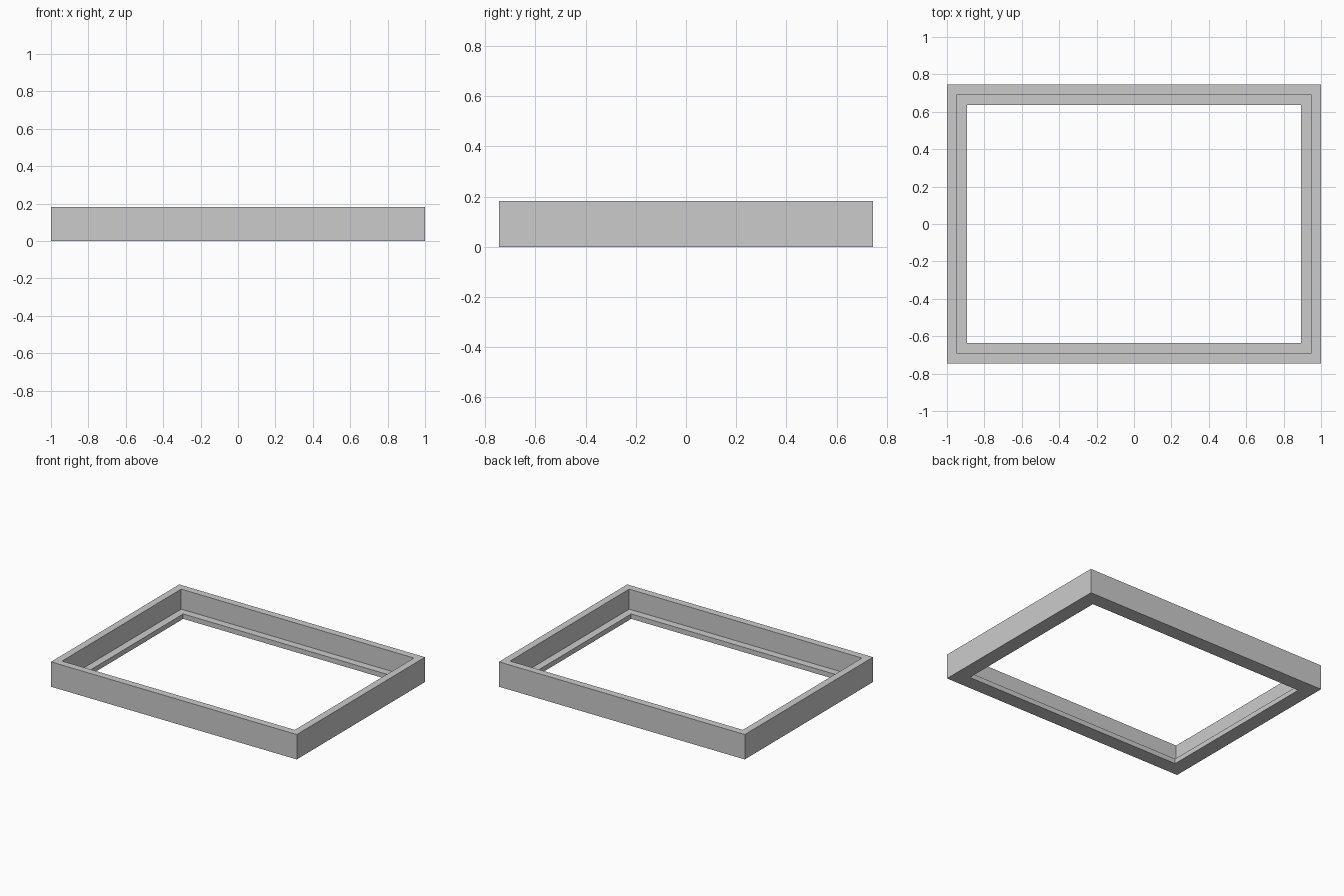
import bpy
import bmesh

cube = bpy.data.objects.get("Cube")
if cube:
    bpy.data.objects.remove(cube, do_unlink=True)

grey = bpy.data.materials.new("plain grey")
colour = (0.6, 0.6, 0.6, 1)
grey.diffuse_color = colour
grey.use_nodes = True
grey.node_tree.nodes["Principled BSDF"].inputs["Base Color"].default_value = colour

HALF_X, HALF_Y = 1.0, 0.745
HEIGHT, LIP_HEIGHT = 0.183, 0.036
WALL, LIP = 0.053, 0.108

# Rebated frame section as (inset from the outside, height)
section = [(0, 0), (0, HEIGHT), (WALL, HEIGHT),
           (WALL, LIP_HEIGHT), (LIP, LIP_HEIGHT), (LIP, 0)]
corners = [(-1, -1), (1, -1), (1, 1), (-1, 1)]

# Sweep the section round the four mitred corners
bm = bmesh.new()
rings = [[bm.verts.new((sx * (HALF_X - inset), sy * (HALF_Y - inset), z))
          for inset, z in section] for sx, sy in corners]
for i, ring in enumerate(rings):
    following = rings[(i + 1) % len(rings)]
    for j in range(len(section)):
        k = (j + 1) % len(section)
        bm.faces.new((ring[j], following[j], following[k], ring[k]))
bmesh.ops.recalc_face_normals(bm, faces=bm.faces)

mesh = bpy.data.meshes.new("rebated_frame")
bm.to_mesh(mesh)
bm.free()
mesh.materials.append(grey)
frame = bpy.data.objects.new("rebated_frame", mesh)
bpy.context.collection.objects.link(frame)
